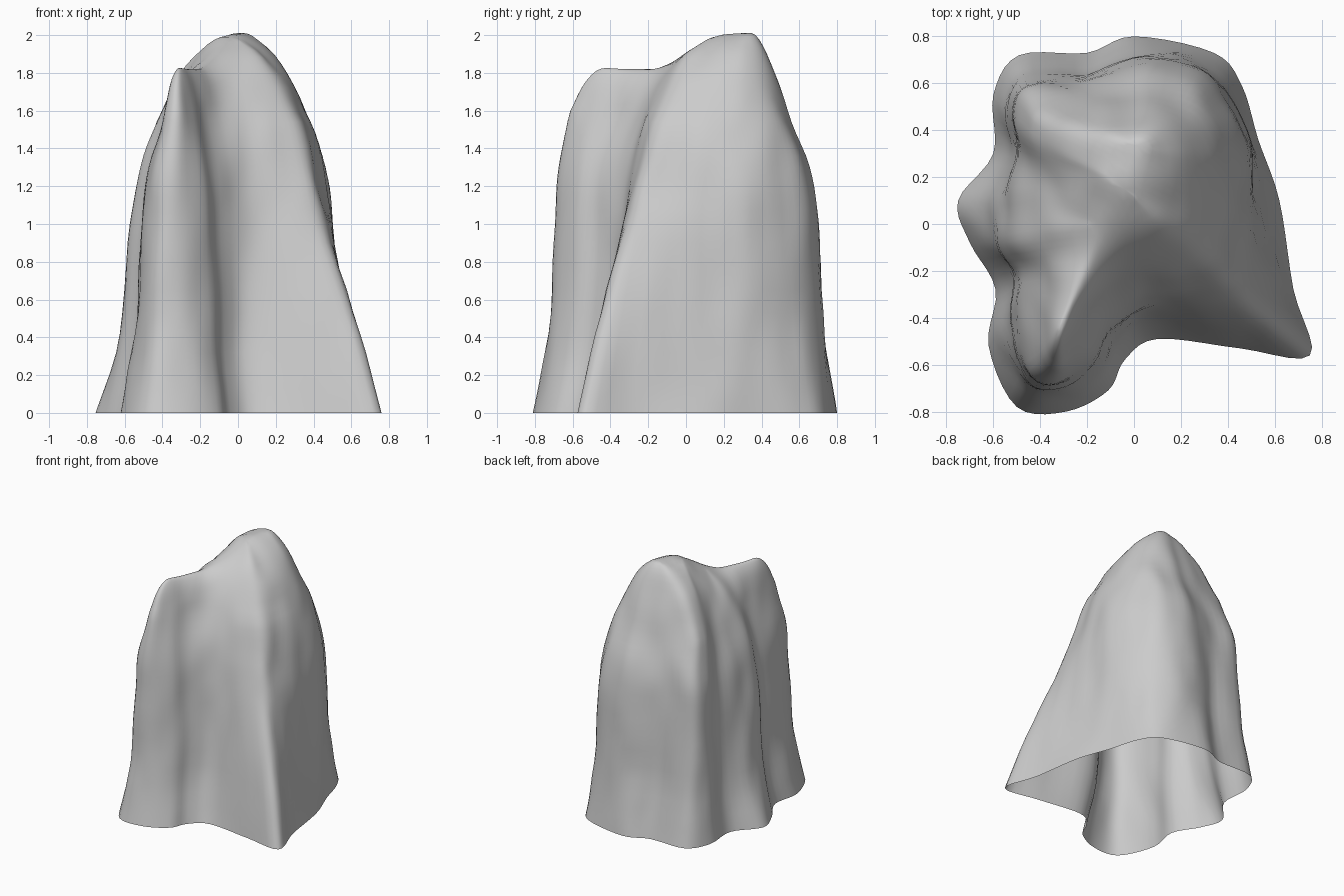
import bpy, bmesh
from mathutils import Vector, noise

cube = bpy.data.objects.get("Cube")
if cube:
    bpy.data.objects.remove(cube)

WAIST_Z, SHOULDER_Z = 1.0, 1.6
AROUND, UPWARD = 5, 5

# Crest line from the low front peak to the high back peak
crest = [(-.31, -.43, 1.85), (-.21, -.2, 1.81), (-.13, 0, 1.89), (-.05, .17, 2.02), (0, .32, 2.04)]

# Outlines running around the rock from its front corner, one point per rib
foot = [(.75, -.56), (.68, -.28), (.62, .1), (.53, .36), (.46, .59), (.34, .73), (0, .8),
        (-.2, .73), (-.49, .72), (-.6, .55), (-.6, .3), (-.75, .1), (-.7, -.08), (-.59, -.28),
        (-.62, -.52), (-.5, -.78), (-.29, -.8), (-.11, -.71), (-.04, -.58), (.1, -.49), (.45, -.53)]
waist = [(.43, -.31), (.48, -.18), (.5, .08), (.5, .3), (.41, .51), (.28, .66), (.05, .7),
         (-.2, .62), (-.46, .6), (-.52, .47), (-.5, .28), (-.55, .08), (-.57, -.08), (-.5, -.22),
         (-.51, -.4), (-.46, -.64), (-.33, -.69), (-.17, -.59), (-.09, -.45), (.05, -.35), (.25, -.33)]
shoulder = [(.29, -.14), (.34, 0), (.36, .18), (.34, .33), (.29, .44), (.2, .51), (.05, .53),
            (-.1, .51), (-.36, .47), (-.41, .37), (-.37, .25), (-.38, .1), (-.4, -.05), (-.36, -.2),
            (-.38, -.38), (-.39, -.56), (-.32, -.61), (-.24, -.51), (-.16, -.34), (-.02, -.23), (.16, -.19)]
# Crest point in which each rib ends
ends = [int(c) for c in "334444444332210000123"]


def spline(a, b, c, d, t):
    """Catmull-Rom point between b and c."""
    return .5 * (2 * b + (c - a) * t + (2 * a - 5 * b + 4 * c - d) * t ** 2
                 + (3 * b - a - 3 * c + d) * t ** 3)


def smooth_line(points, steps, closed):
    """Sample a smooth line through the points."""
    n = len(points)
    pick = (lambda i: points[i % n]) if closed else (lambda i: points[max(0, min(i, n - 1))])
    line = [spline(pick(i - 1), pick(i), pick(i + 1), pick(i + 2), s / steps)
            for i in range(n if closed else n - 1) for s in range(steps)]
    return line if closed else line + [points[-1]]


def straight_ring(points, steps):
    """Sample straight segments, so both sides meet along the crest."""
    return [p.lerp(points[(i + 1) % len(points)], s / steps)
            for i, p in enumerate(points) for s in range(steps)]


def between(a, b, across, up):
    """Point part of the way across and up from a to b."""
    p = a.lerp(b, across)
    p.z = a.z + (b.z - a.z) * up
    return p


def rib(f, w, s, end):
    """Control points of one rib, from the ground to the crest."""
    low, mid, high = Vector((*f, 0)), Vector((*w, WAIST_Z)), Vector((*s, SHOULDER_Z))
    top = Vector(crest[end])
    buttress = f[0] > .4 and f[1] < 0
    flare = between(low, mid, .36 if buttress else .66, .42)
    chest = between(mid, high, .45 if buttress else .3, .5)
    brow = between(high, top, .45, .7)
    return [low, flare, mid, chest, high, brow, top]


# Rock shell, open underneath
rows = list(zip(*[rib(*parts) for parts in zip(foot, waist, shoulder, ends)]))
levels = [smooth_line(row, AROUND, True) for row in rows[:-1]]
levels.append(straight_ring(rows[-1], AROUND))
columns = [smooth_line(column, UPWARD, False) for column in zip(*levels)]

bm = bmesh.new()
grid = [[bm.verts.new(p) for p in column] for column in columns]
for i, left in enumerate(grid):
    right = grid[(i + 1) % len(grid)]
    for j in range(len(left) - 1):
        bm.faces.new((left[j], right[j], right[j + 1], left[j + 1]))
bmesh.ops.remove_doubles(bm, verts=bm.verts, dist=.004)

# Worn, rounded crest
for _ in range(10):
    worn = [v for v in bm.verts if v.co.z > SHOULDER_Z]
    bmesh.ops.smooth_vert(bm, verts=worn, factor=.5, use_axis_x=True, use_axis_y=True, use_axis_z=True)

# Weathered, vertically stretched unevenness
bm.normal_update()
shifts = []
for v in bm.verts:
    n = noise.noise(Vector((v.co.x * 7, v.co.y * 7, v.co.z * 3)))
    shifts.append((v, v.normal * n * .014 * min(1, v.co.z * 4)))
for v, shift in shifts:
    v.co += shift
bmesh.ops.recalc_face_normals(bm, faces=bm.faces)

mesh = bpy.data.meshes.new("rock")
bm.to_mesh(mesh)
bm.free()
rock = bpy.data.objects.new("rock", mesh)
bpy.context.collection.objects.link(rock)

# Pale stone
stone = bpy.data.materials.new("pale_stone")
stone.use_nodes = True
grey = (.6, .6, .6, 1)
stone.diffuse_color = grey
stone.node_tree.nodes["Principled BSDF"].inputs["Base Color"].default_value = grey
mesh.materials.append(stone)

bpy.context.view_layer.objects.active = rock
rock.select_set(True)
bpy.ops.object.shade_smooth()
